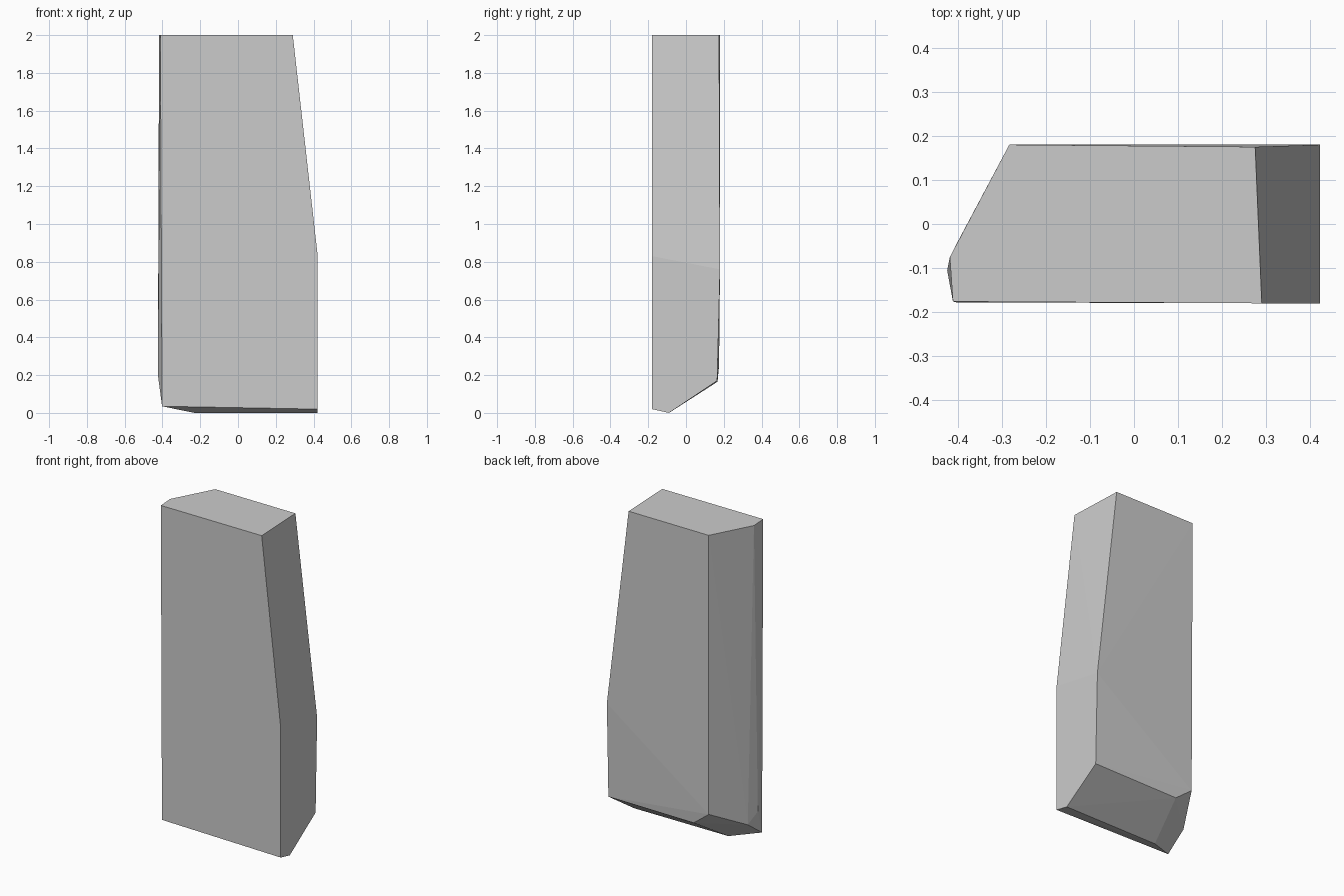
import bpy
import bmesh
from math import radians

cube = bpy.data.objects.get("Cube")
if cube:
    bpy.data.objects.remove(cube, do_unlink=True)

# Plain grey stone
stone = bpy.data.materials.new("stone_grey")
stone.use_nodes = True
grey = (0.6, 0.6, 0.6, 1)
stone.diffuse_color = grey
stone.node_tree.nodes["Principled BSDF"].inputs["Base Color"].default_value = grey

# Corners of the cut slab, grouped by level
flat_top = [(-0.283, 0.18, 2), (0.275, 0.175, 2), (0.29, -0.18, 2),
            (-0.411, -0.176, 2), (-0.418, -0.075, 2)]
side_knee = [(0.422, -0.18, 0.83), (0.422, 0.18, 0.76)]
lower_rim = [(0.422, 0.165, 0.17), (-0.17, 0.167, 0.165), (-0.28, 0.175, 0.25),
             (-0.4, -0.04, 0.135), (-0.424, -0.105, 0.2)]
foot = [(-0.402, -0.178, 0.035), (0.422, -0.18, 0.02),
        (0.422, -0.09, 0), (-0.23, -0.09, 0)]

# The slab is the convex solid around its corners
bm = bmesh.new()
for corner in flat_top + side_knee + lower_rim + foot:
    bm.verts.new(corner)
bmesh.ops.convex_hull(bm, input=bm.verts[:])
bmesh.ops.dissolve_limit(bm, angle_limit=radians(0.5),
                         verts=bm.verts[:], edges=bm.edges[:])
bmesh.ops.recalc_face_normals(bm, faces=bm.faces[:])

mesh = bpy.data.meshes.new("stone_slab")
bm.to_mesh(mesh)
bm.free()
mesh.materials.append(stone)
slab = bpy.data.objects.new("stone_slab", mesh)
bpy.context.collection.objects.link(slab)
